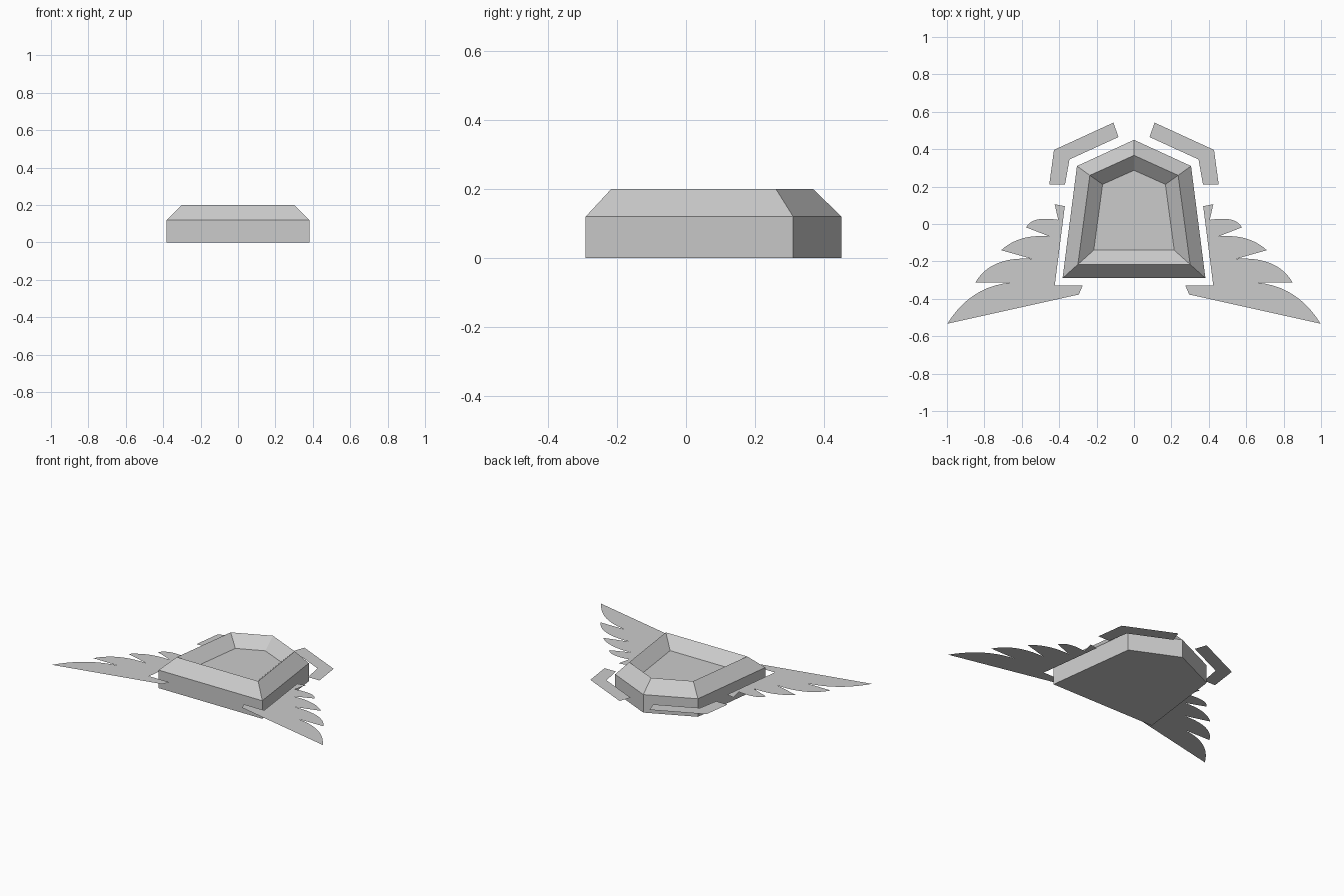
import bpy, bmesh

if "Cube" in bpy.data.objects:
    bpy.data.objects.remove(bpy.data.objects["Cube"])

PLATE_Z = 0.083  # height of the flat side plates


def finish(name, bm):
    mesh = bpy.data.meshes.new(name)
    bm.to_mesh(mesh)
    bm.free()
    obj = bpy.data.objects.new(name, mesh)
    bpy.context.collection.objects.link(obj)
    return obj


def ring(bm, half, z):
    """Closed outline from the back apex, right shoulder and right front corner."""
    apex, shoulder, corner = half
    pts = [(0, apex), shoulder, corner, (-corner[0], corner[1]), (-shoulder[0], shoulder[1])]
    return [bm.verts.new((x, y, z)) for x, y in reversed(pts)]


def plate(name, outline):
    """Flat sheet on the right side, mirrored to the left."""
    bm = bmesh.new()
    bm.faces.new([bm.verts.new((x, y, PLATE_Z)) for x, y in reversed(outline)])
    obj = finish(name, bm)
    obj.modifiers.new("mirror", 'MIRROR').use_mirror_merge = False


def curve(a, c, b, n=10):
    """Quadratic arc from a to b, pulled towards c."""
    return [tuple((1 - t) ** 2 * p + 2 * t * (1 - t) * q + t * t * r
                  for p, q, r in zip(a, c, b))
            for t in (i / n for i in range(n + 1))]


# Body: straight walls, bevelled rim, sunken floor
outer = (0.45, (0.305, 0.31), (0.382, -0.29))
ridge = (0.367, (0.236, 0.26), (0.30, -0.216))
floor = (0.287, (0.168, 0.212), (0.215, -0.14))
bm = bmesh.new()
rings = [ring(bm, half, z) for half, z in
         ((outer, 0), (outer, 0.12), (ridge, 0.2), (floor, 0.13))]
for low, high in zip(rings, rings[1:]):
    for i in range(5):
        j = (i + 1) % 5
        bm.faces.new((low[i], low[j], high[j], high[i]))
bm.faces.new(rings[-1])
bm.faces.new(rings[0][::-1])
bmesh.ops.recalc_face_normals(bm, faces=bm.faces)
finish("badge_body", bm)

# Angled bands around the back shoulders
plate("shoulder_band", [(0.11, 0.542), (0.428, 0.396), (0.453, 0.21),
                        (0.369, 0.21), (0.345, 0.345), (0.083, 0.465)])

# Wings: four curved feathers each, straight trailing edge
feathers = [((0.405, 0.022), (0.545, 0.045), (0.577, -0.018)),
            ((0.453, -0.066), (0.615, -0.052), (0.71, -0.14)),
            ((0.548, -0.186), (0.765, -0.172), (0.848, -0.312)),
            ((0.664, -0.314), (0.875, -0.335), (0.998, -0.533))]
wing = [(0.37, 0.095), (0.424, 0.106)]
for start, pull, tip in feathers:
    wing += curve(start, pull, tip)
wing += [(0.295, -0.377), (0.275, -0.33), (0.424, -0.33)]
plate("wing", wing)
